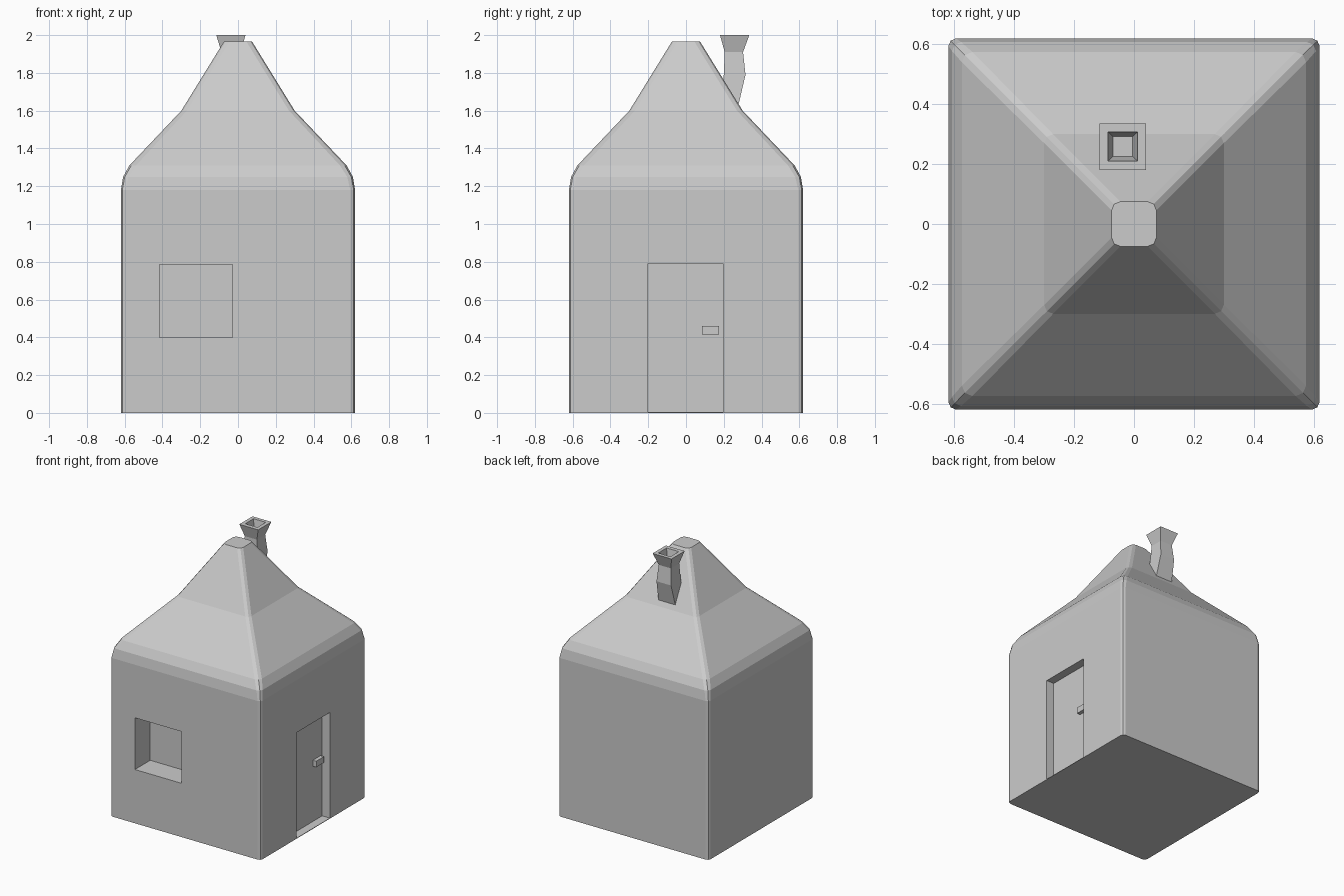
import bpy, bmesh, math

if "Cube" in bpy.data.objects:
    bpy.data.objects.remove(bpy.data.objects["Cube"])


def finish(name, bm):
    bmesh.ops.recalc_face_normals(bm, faces=bm.faces)
    mesh = bpy.data.meshes.new(name)
    bm.to_mesh(mesh)
    bm.free()
    obj = bpy.data.objects.new(name, mesh)
    bpy.context.collection.objects.link(obj)
    return obj


def loft(name, rings):
    """Skin a list of equal-length point rings and cap both ends."""
    bm = bmesh.new()
    loops = [[bm.verts.new(p) for p in ring] for ring in rings]
    n = len(loops[0])
    for a, b in zip(loops, loops[1:]):
        for i in range(n):
            j = (i + 1) % n
            bm.faces.new((a[i], a[j], b[j], b[i]))
    bm.faces.new(loops[0])
    bm.faces.new(loops[-1])
    return finish(name, bm)


def rounded_square(half, z, r, steps=2):
    pts = []
    for k, (sx, sy) in enumerate(((1, 1), (-1, 1), (-1, -1), (1, -1))):
        for i in range(steps + 1):
            a = math.pi / 2 * (k + i / steps)
            pts.append((sx * (half - r) + r * math.cos(a),
                        sy * (half - r) + r * math.sin(a), z))
    return pts


def rectangle(x0, x1, y0, y1, z):
    return [(x0, y0, z), (x1, y0, z), (x1, y1, z), (x0, y1, z)]


def box(name, x, y, z):
    return loft(name, [rectangle(*x, *y, h) for h in z])


# House walls, soft eaves and bell-shaped roof
profile = [(0.62, 0.0, 0.025), (0.62, 1.18, 0.025), (0.608, 1.25, 0.03),
           (0.575, 1.31, 0.035), (0.30, 1.60, 0.03), (0.075, 1.965, 0.03)]
house = loft("house_body", [rounded_square(*p) for p in profile])

# Window and door recesses
cutters = [
    box("window_cutter", (-0.415, -0.03), (-0.75, -0.44), (0.40, 0.785)),
    box("door_cutter", (0.557, 0.75), (-0.20, 0.195), (0.004, 0.79)),
]
for cutter in cutters:
    mod = house.modifiers.new(cutter.name, 'BOOLEAN')
    mod.operation = 'DIFFERENCE'
    mod.solver = 'EXACT'
    mod.object = cutter
    cutter.hide_render = True
    cutter.display_type = 'WIRE'

# Door handle
box("door_handle", (0.55, 0.585), (0.085, 0.175), (0.415, 0.46))

# Crooked chimney: outside going up, then over the rim and into the flue
cx = -0.0375
chimney = [  # half width x, y min, y max, z
    (0.072, 0.165, 0.266, 1.58),
    (0.060, 0.200, 0.315, 1.79),
    (0.050, 0.205, 0.302, 1.91),
    (0.0775, 0.180, 0.335, 2.00),
    (0.050, 0.210, 0.308, 2.00),
    (0.033, 0.226, 0.292, 1.91),
]
loft("chimney", [rectangle(cx - w, cx + w, y0, y1, z) for w, y0, y1, z in chimney])
